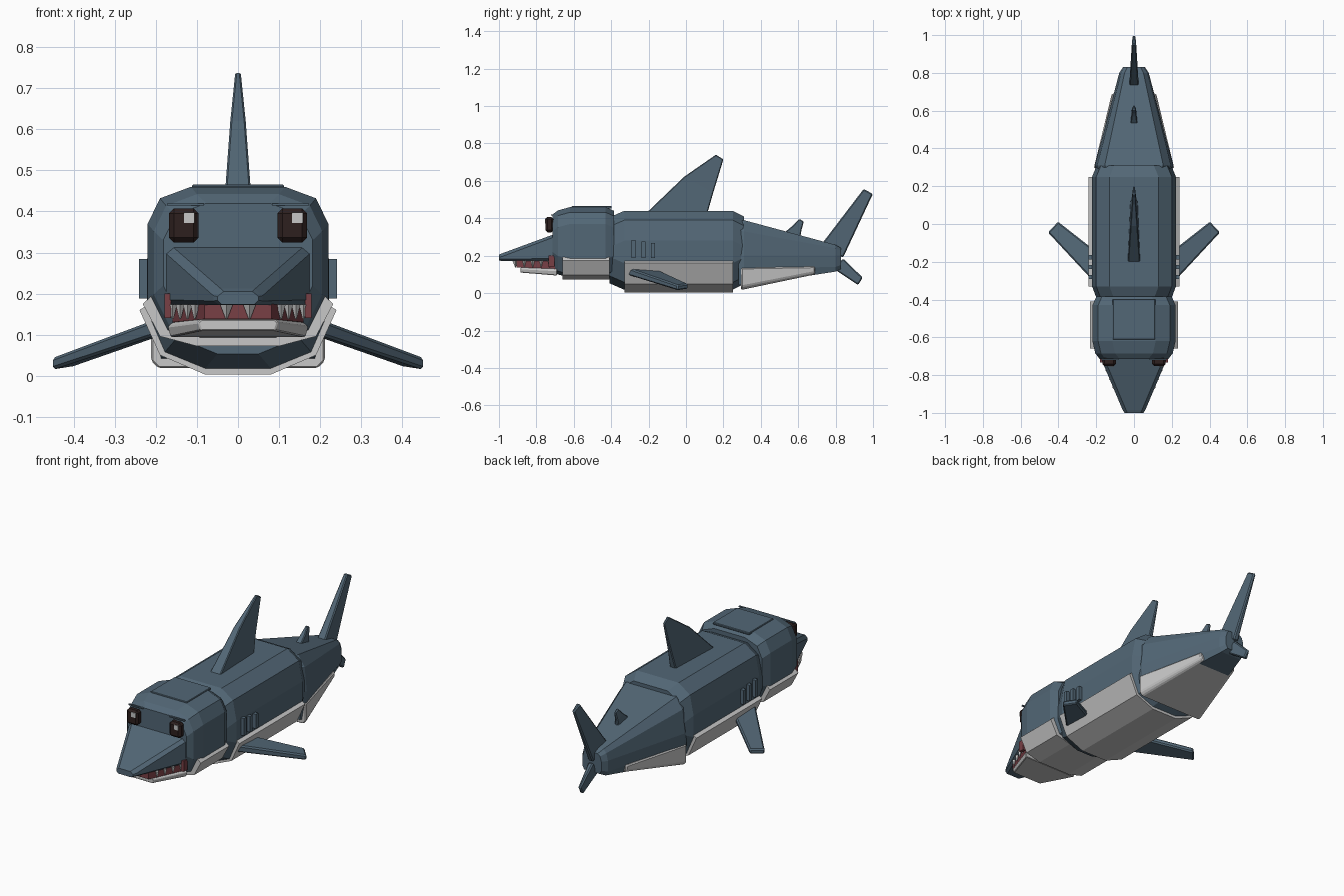
import bpy, bmesh
from mathutils import Vector

cube = bpy.data.objects.get("Cube")
if cube:
    bpy.data.objects.remove(cube, do_unlink=True)


def material(name, rgb):
    m = bpy.data.materials.new(name)
    m.use_nodes = True
    color = (*rgb, 1)
    m.diffuse_color = color
    m.node_tree.nodes["Principled BSDF"].inputs["Base Color"].default_value = color
    return m


BLUE = material("slate blue", (0.085, 0.135, 0.18))
WHITE = material("belly white", (0.57, 0.57, 0.57))
RED = material("gum red", (0.19, 0.05, 0.06))
DARK = material("eye brown", (0.026, 0.014, 0.013))


def finish(name, bm, mat, bevel=0):
    bmesh.ops.recalc_face_normals(bm, faces=bm.faces)
    mesh = bpy.data.meshes.new(name)
    bm.to_mesh(mesh)
    bm.free()
    mesh.materials.append(mat)
    obj = bpy.data.objects.new(name, mesh)
    bpy.context.collection.objects.link(obj)
    if bevel:
        mod = obj.modifiers.new("edge", 'BEVEL')
        mod.width = bevel
        mod.segments = 1
        mod.limit_method = 'ANGLE'
    return obj


def skin(name, rings, mat, bevel=0):
    """Closed solid through rings of equal point count."""
    bm = bmesh.new()
    rows = [[bm.verts.new(p) for p in ring] for ring in rings]
    n = len(rows[0])
    for a, b in zip(rows, rows[1:]):
        for i in range(n):
            j = (i + 1) % n
            bm.faces.new((a[i], a[j], b[j], b[i]))
    bm.faces.new(rows[0])
    bm.faces.new(rows[-1])
    return finish(name, bm, mat, bevel)


def ring(y, half):
    """Mirror a half outline of (x, z) points into a cross-section."""
    return [(x, y, z) for x, z in half] + [(-x, y, z) for x, z in reversed(half)]


def shrink(half, dx, dz, mid=0.25):
    """Pull an outline in by dx sideways and dz vertically."""
    return [(max(x - dx, 0.02), z - dz if z > mid else z + dz) for x, z in half]


def block(name, center, size, mat, bevel=0):
    bm = bmesh.new()
    bmesh.ops.create_cube(bm, size=1)
    for v in bm.verts:
        v.co = Vector(a * b for a, b in zip(v.co, size)) + Vector(center)
    return finish(name, bm, mat, bevel)


def fin(name, rows):
    """Upright fin from (front y, z, back y, z, half width) rows."""
    rings = [[(w, y0, z0), (w * 0.6, y1, z1), (-w * 0.6, y1, z1), (-w, y0, z0)]
             for y0, z0, y1, z1, w in rows]
    return skin(name, rings, BLUE, 0.006)


# Trunk with tapered ends, and its belly shell
trunk = [(0.13, 0.44), (0.2, 0.39), (0.222, 0.28), (0.222, 0.16), (0.178, 0.058), (0.08, 0.018)]
skin("trunk", [ring(-0.41, shrink(trunk, 0.03, 0.035)), ring(-0.33, trunk),
               ring(0.25, trunk), ring(0.31, shrink(trunk, 0.025, 0.03))], BLUE)
belly = [(0.215, 0.175), (0.24, 0.16), (0.19, 0.05), (0.08, 0.003)]
skin("belly", [ring(-0.33, belly), ring(0.25, belly)], WHITE)

# Head, throat shell and crown plate
head = [(0.115, 0.46), (0.19, 0.432), (0.22, 0.37), (0.22, 0.18), (0.18, 0.1), (0.1, 0.082)]
skin("head", [ring(-0.714, shrink(head, 0.038, 0.04)), ring(-0.685, shrink(head, 0.015, 0.018)),
              ring(-0.62, head), ring(-0.43, head), ring(-0.385, shrink(head, 0.02, 0.02))], BLUE)
throat = [(0.21, 0.195), (0.232, 0.175), (0.19, 0.096), (0.1, 0.072)]
skin("throat", [ring(-0.66, throat), ring(-0.41, throat)], WHITE)
block("crown_plate", (0, -0.505, 0.459), (0.225, 0.215, 0.013), BLUE, 0.003)

# Snout wedge
skin("snout", [ring(-0.705, [(0.16, 0.315), (0.178, 0.3), (0.178, 0.185), (0.165, 0.172)]),
               ring(-0.985, [(0.042, 0.212), (0.06, 0.195), (0.06, 0.182), (0.045, 0.172)]),
               ring(-1.0, [(0.035, 0.205), (0.05, 0.193), (0.05, 0.184), (0.04, 0.174)])], BLUE)

# Mouth: gums, jaw and teeth
skin("gums", [ring(-0.70, [(0.16, 0.178), (0.16, 0.13)]),
              ring(-0.905, [(0.082, 0.178), (0.082, 0.138)])], RED)
skin("lower_jaw", [ring(-0.69, [(0.15, 0.137), (0.172, 0.12), (0.165, 0.094)]),
                   ring(-0.885, [(0.09, 0.137), (0.097, 0.13), (0.09, 0.11)])], WHITE, 0.003)


def tooth(name, x, y, radius):
    bm = bmesh.new()
    bmesh.ops.create_cone(bm, cap_ends=True, segments=4, radius1=0.002, radius2=radius, depth=0.036)
    bmesh.ops.translate(bm, verts=bm.verts, vec=(x, y, 0.156))
    finish(name, bm, WHITE)


for side, label in ((1, "left"), (-1, "right")):
    block(f"{label}_mouth_corner", (side * 0.171, -0.718, 0.17), (0.016, 0.032, 0.06), RED)
    tooth(f"{label}_front_tooth", side * 0.028, -0.912, 0.016)
    for i in range(4):
        tooth(f"{label}_side_tooth_{i + 1}", side * (0.105 + 0.018 * i), -0.865 + 0.045 * i, 0.011)

    # Eye, with both highlights shifted the same way
    x = side * 0.132
    block(f"{label}_eye", (x, -0.73, 0.366), (0.072, 0.044, 0.083), DARK, 0.012)
    block(f"{label}_eye_highlight", (x + 0.013, -0.7525, 0.385), (0.026, 0.004, 0.026), WHITE)
    block(f"{label}_brow", (side * 0.128, -0.716, 0.417), (0.09, 0.01, 0.006), BLUE)

    # Gill slats
    for i in range(3):
        block(f"{label}_gill_{i + 1}", (side * 0.23, -0.28 + 0.052 * i, 0.236 - 0.004 * i),
              (0.022, 0.022, 0.096 - 0.008 * i), BLUE)

    # Swept pectoral fin
    root = [(-0.325, 0.13), (-0.15, 0.115), (-0.15, 0.085), (-0.325, 0.09)]
    tip_far = [(0.455, -0.045, 0.043), (0.402, 0.012, 0.05), (0.402, 0.012, 0.022), (0.455, -0.045, 0.014)]
    skin(f"{label}_pectoral_fin",
         [[(side * 0.195, y, z + 0.01) for y, z in root],
          [(side * px, py, pz) for px, py, pz in tip_far]], BLUE, 0.007)

# Tapering tail with its pale underside
skin("tail", [ring(0.28, [(0.14, 0.385), (0.185, 0.34), (0.2, 0.2), (0.2, 0.13), (0.185, 0.045)]),
              ring(0.31, [(0.155, 0.39), (0.195, 0.33), (0.208, 0.2), (0.205, 0.13), (0.19, 0.04)]),
              ring(0.8, [(0.05, 0.258), (0.068, 0.24), (0.078, 0.2), (0.078, 0.14), (0.065, 0.115)]),
              ring(0.83, [(0.035, 0.24), (0.05, 0.228), (0.058, 0.2), (0.058, 0.15), (0.048, 0.13)])], BLUE)
skin("tail_underside", [ring(0.295, [(0.213, 0.135), (0.213, 0.035), (0.195, 0.017)]),
                        ring(0.69, [(0.118, 0.142), (0.115, 0.112), (0.1, 0.1)])], WHITE, 0.006)

# Dorsal and tail fins
fin("dorsal_fin", [(-0.21, 0.43, 0.115, 0.43, 0.033), (-0.01, 0.622, 0.145, 0.535, 0.019),
                   (0.16, 0.74, 0.2, 0.715, 0.007)])
fin("second_dorsal_fin", [(0.51, 0.31, 0.61, 0.29, 0.02), (0.57, 0.36, 0.617, 0.335, 0.015),
                          (0.605, 0.397, 0.63, 0.383, 0.007)])
fin("upper_tail_fin", [(0.72, 0.255, 0.84, 0.19, 0.026), (0.95, 0.557, 0.999, 0.53, 0.012)])
fin("lower_tail_fin", [(0.79, 0.13, 0.84, 0.185, 0.024), (0.92, 0.043, 0.945, 0.083, 0.012)])
